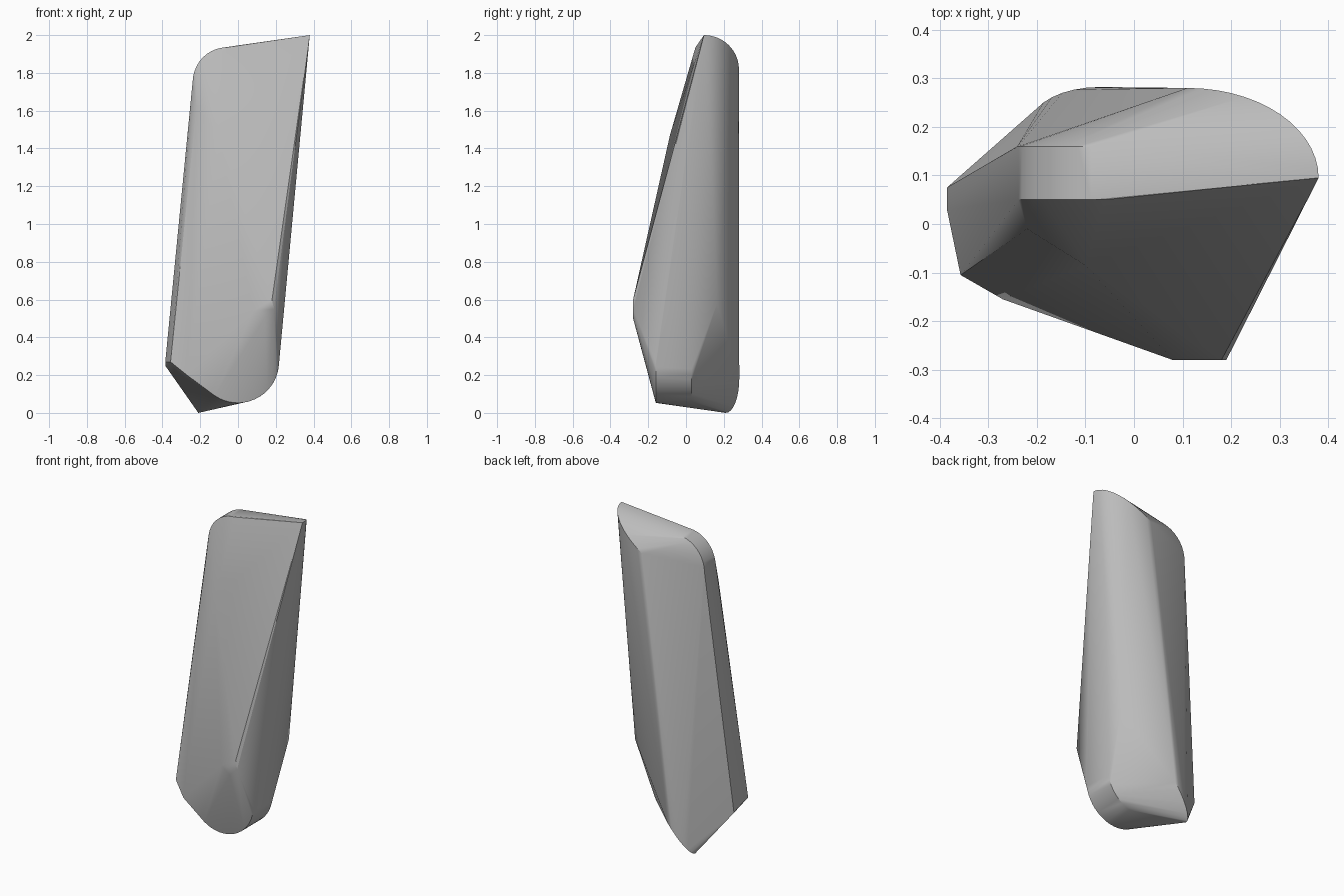
import bpy
import bmesh
from math import sin, cos, radians
from mathutils import Vector

default_cube = bpy.data.objects.get("Cube")
if default_cube:
    bpy.data.objects.remove(default_cube, do_unlink=True)


def sweep(center, first_axis, second_axis, start, end, steps):
    """Points along an elliptical arc spanned by two axis vectors."""
    center, first_axis, second_axis = map(Vector, (center, first_axis, second_axis))
    points = []
    for step in range(steps + 1):
        angle = radians(start + (end - start) * step / steps)
        points.append(center + first_axis * cos(angle) + second_axis * sin(angle))
    return points


def make_material(name, colour):
    material = bpy.data.materials.new(name)
    material.use_nodes = True
    material.diffuse_color = colour
    shader = material.node_tree.nodes["Principled BSDF"]
    shader.inputs["Base Color"].default_value = colour
    return material


def make_hull(name, points, material):
    """Wrap a tight convex skin around the guide points."""
    mesh = bpy.data.meshes.new(name)
    bm = bmesh.new()
    for point in points:
        bm.verts.new(point)
    bmesh.ops.convex_hull(bm, input=bm.verts)
    loose = [vert for vert in bm.verts if not vert.link_faces]
    bmesh.ops.delete(bm, geom=loose, context='VERTS')
    bmesh.ops.dissolve_limit(bm, angle_limit=radians(0.5), verts=bm.verts, edges=bm.edges)
    bmesh.ops.recalc_face_normals(bm, faces=bm.faces)
    bm.to_mesh(mesh)
    bm.free()
    mesh.materials.append(material)
    body = bpy.data.objects.new(name, mesh)
    bpy.context.collection.objects.link(body)
    bpy.ops.object.select_all(action='DESELECT')
    body.select_set(True)
    bpy.context.view_layer.objects.active = body
    bpy.ops.object.shade_smooth_by_angle(angle=radians(25))
    return body


guide_points = []

# Crown: rounded back edge running from the tall tip to the back face
guide_points += sweep((0.11, 0.095, 1.82), (0.27, 0, 0.18), (0, 0.185, 0), 0, 90, 14)

# Top shoulder: rounded corner, repeated at the front and back of its strip
for depth in (0.05, 0.16):
    guide_points += sweep((-0.06, depth, 1.75), (-0.18, 0, 0), (0, 0, 0.185), 0, 90, 10)

# Foot: round front end, extruded backwards
guide_points += sweep((0, -0.16, 0.27), (0.217, 0, 0), (0, 0, -0.217), 0, 132, 18)
guide_points += sweep((0, 0.03, 0.27), (0.217, 0, 0), (0, 0, -0.217), 10, 90, 10)

# Heel: rounded lower back edge
guide_points += sweep((-0.07, 0.21, 0.18), (0, 0.072, 0), (-0.14, 0, -0.18), 0, 90, 8)

# Front ridge: blunt nose and the crease climbing to the shoulder
guide_points += [
    (0.08, -0.28, 0.54), (0.14, -0.28, 0.5), (0.19, -0.28, 0.55), (0.18, -0.28, 0.6),
    (-0.1, -0.085, 1.47), (-0.22, -0.01, 1.62),
]

# Side corners: lower left edge and the kink on the opposite side
guide_points += [
    (-0.385, 0.075, 0.25), (-0.385, 0.03, 0.27), (-0.357, -0.105, 0.27),
    (-0.27, -0.155, 0.2), (0.237, 0.165, 0.58),
]

stone_grey = make_material("stone grey", (0.5, 0.5, 0.5, 1))
make_hull("stone_shard", guide_points, stone_grey)
